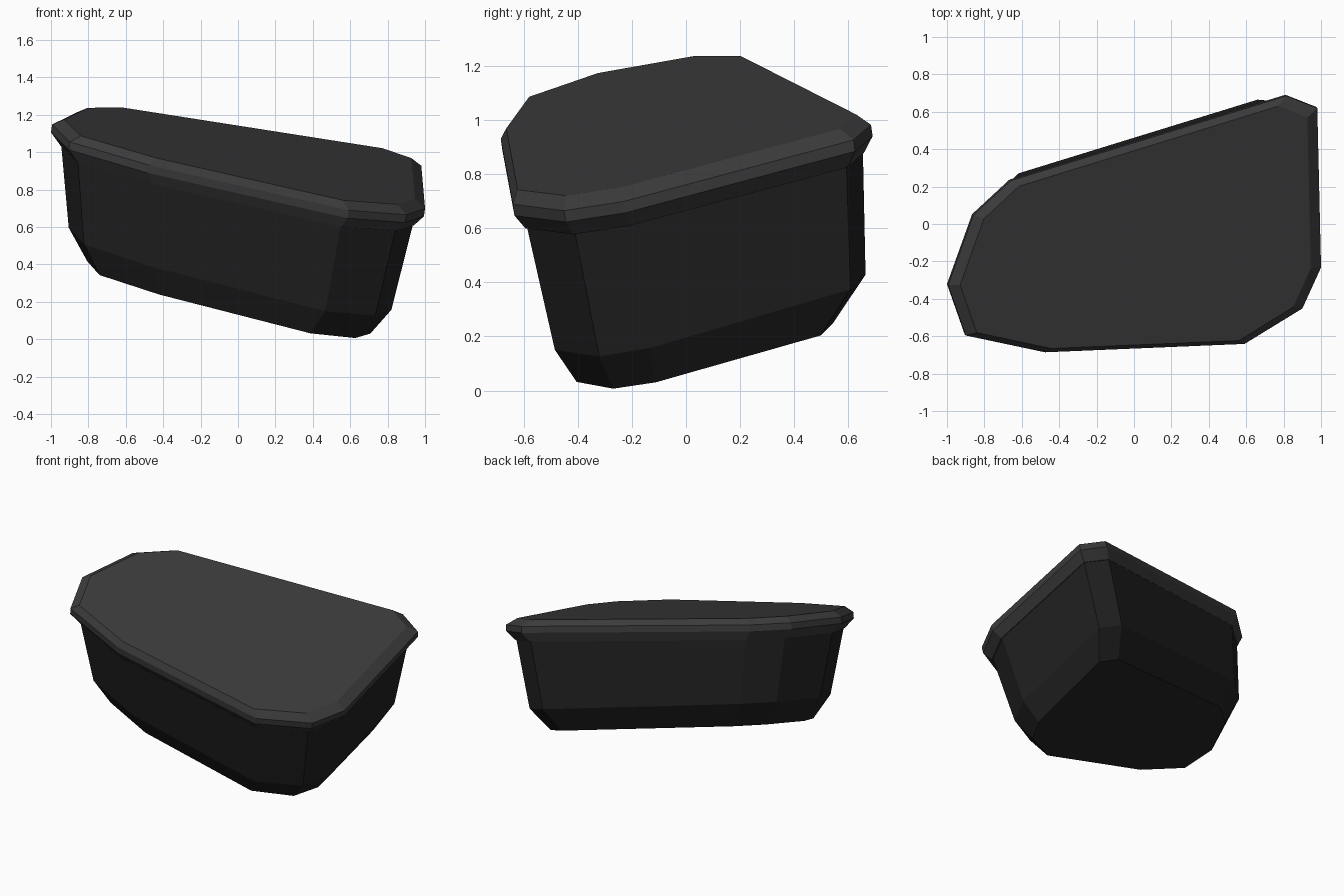
import bpy
import bmesh

cube = bpy.data.objects.get("Cube")
if cube:
    bpy.data.objects.remove(cube, do_unlink=True)

# Lid outline seen from above, clockwise from the back corner
OUTLINE = [(0.815, 0.69), (0.98, 0.625), (1.0, -0.23), (0.9, -0.45), (0.59, -0.64),
           (-0.48, -0.685), (-0.905, -0.595), (-1.0, -0.325), (-0.865, 0.05), (-0.665, 0.235)]

# Tilted planes the rings lie on: slope along x, slope along y
LID_TILT = (-0.2375, 0.262)
BASE_TILT = (-0.268, 0.287)


def make_material(name, value):
    mat = bpy.data.materials.new(name)
    mat.use_nodes = True
    colour = (value, value, value, 1)
    mat.diffuse_color = colour
    bsdf = mat.node_tree.nodes["Principled BSDF"]
    bsdf.inputs["Base Color"].default_value = colour
    bsdf.inputs["Roughness"].default_value = 0.7
    return mat


def ring(scale, shift, tilt, height, shear=0):
    """Scale and shift the outline, then lay it on a tilted plane."""
    points = []
    for px, py in OUTLINE:
        x = px * scale[0] + shift[0] + shear * py
        y = py * scale[1] + shift[1]
        points.append((x, y, tilt[0] * x + tilt[1] * y + height))
    return points


def loft(name, rings, mat):
    """Join the rings with flat side faces and close both ends."""
    bm = bmesh.new()
    loops = [[bm.verts.new(p) for p in points] for points in rings]
    count = len(OUTLINE)
    for low, high in zip(loops, loops[1:]):
        for i in range(count):
            j = (i + 1) % count
            bm.faces.new((low[i], low[j], high[j], high[i]))
    bm.faces.new(loops[0])
    bm.faces.new(loops[-1])
    bmesh.ops.recalc_face_normals(bm, faces=bm.faces)
    mesh = bpy.data.meshes.new(name)
    bm.to_mesh(mesh)
    bm.free()
    mesh.materials.append(mat)
    obj = bpy.data.objects.new(name, mesh)
    bpy.context.collection.objects.link(obj)
    return obj


body_grey = make_material("dark body grey", 0.015)
lid_grey = make_material("lid grey", 0.043)

# Tapered tub with a chamfered base
loft("tub_body", [
    ring((0.755, 0.714), (-0.042, 0.052), BASE_TILT, 0.252, shear=0.025),
    ring((0.8625, 0.865), (-0.0425, 0.068), BASE_TILT, 0.415),
    ring((0.94, 0.935), (-0.005, 0.01), LID_TILT, 0.888),
], body_grey)

# Overhanging lid with bevelled upper and lower edges
loft("lid", [
    ring((0.945, 0.942), (-0.004, 0.008), LID_TILT, 0.888),
    ring((0.997, 0.997), (-0.003, 0.003), LID_TILT, 0.953),
    ring((0.997, 0.997), (0.003, -0.003), LID_TILT, 0.998),
    ring((0.9375, 0.9425), (0.008, -0.02), LID_TILT, 1.04),
], lid_grey)
